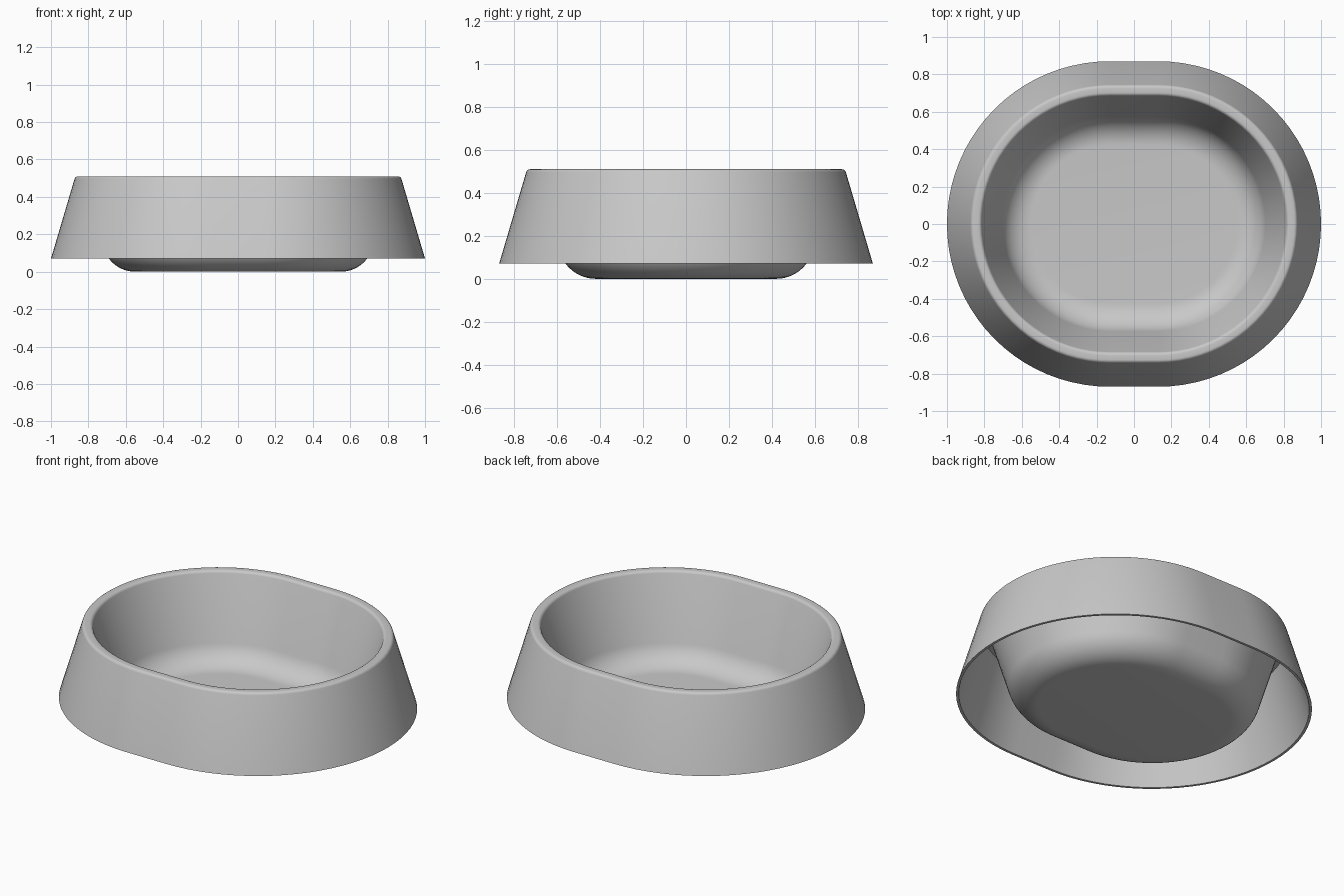
import bpy, bmesh
from math import sin, cos, pi, radians

cube = bpy.data.objects.get("Cube")
if cube:
    bpy.data.objects.remove(cube, do_unlink=True)

STRAIGHT = 0.13   # half length of the straight sides
END_STEPS = 40    # segments in each rounded end


def arc(cx, cz, radius, start, end, steps):
    """Points (offset, height) along an arc, angles in degrees."""
    angles = [radians(start + (end - start) * i / steps) for i in range(steps + 1)]
    return [(cx + radius * cos(a), cz + radius * sin(a)) for a in angles]


def ring(bm, r, z):
    """Stadium-shaped loop of vertices with end radius r."""
    verts = []
    for side, start in ((1, -pi / 2), (-1, pi / 2)):
        for i in range(END_STEPS + 1):
            a = start + pi * i / END_STEPS
            verts.append(bm.verts.new((side * STRAIGHT + r * cos(a), r * sin(a), z)))
    return verts


# Cross-section from the basin floor, over the rim, to the underside
profile = arc(0.42, 0.175, 0.16, -90, -17, 12)            # basin floor curve
profile += arc(0.703, 0.49, 0.02, 163, 90, 5)             # inner rim rounding
profile += arc(0.725, 0.49, 0.02, 90, 17, 5)              # outer rim rounding
profile += [(0.87, 0.07), (0.855, 0.07)]                  # skirt lower edge
profile += [(0.731, 0.49), (0.698, 0.49)]                 # hollow under the rim
profile += arc(0.42, 0.175, 0.175, -17, -90, 12)          # basin underside

bm = bmesh.new()
rings = [ring(bm, r, z) for r, z in profile]
for low, high in zip(rings, rings[1:]):
    n = len(low)
    for i in range(n):
        j = (i + 1) % n
        bm.faces.new((low[i], low[j], high[j], high[i]))
bm.faces.new(rings[0])
bm.faces.new(rings[-1])
bmesh.ops.recalc_face_normals(bm, faces=bm.faces)

mesh = bpy.data.meshes.new("feeding_bowl")
bm.to_mesh(mesh)
bm.free()
bowl = bpy.data.objects.new("feeding_bowl", mesh)
bpy.context.collection.objects.link(bowl)

# Plain grey material
grey = bpy.data.materials.new("plain_grey")
grey.use_nodes = True
color = (0.58, 0.58, 0.58, 1)
grey.diffuse_color = color
grey.node_tree.nodes["Principled BSDF"].inputs["Base Color"].default_value = color
mesh.materials.append(grey)

bpy.ops.object.select_all(action="DESELECT")
bowl.select_set(True)
bpy.context.view_layer.objects.active = bowl
bpy.ops.object.shade_smooth_by_angle(angle=radians(35))
